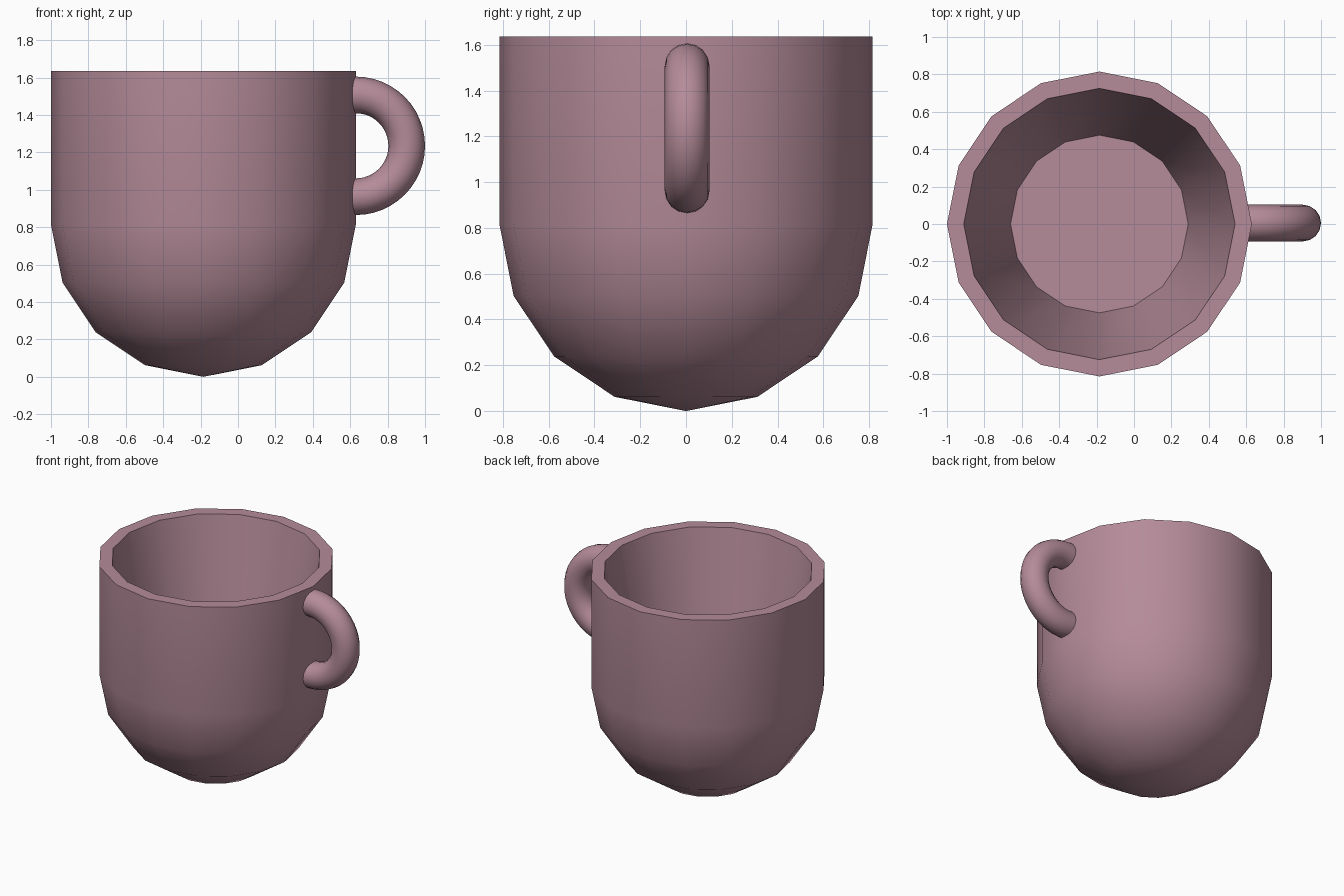
import bpy, bmesh, math

if "Cube" in bpy.data.objects:
    bpy.data.objects.remove(bpy.data.objects["Cube"])

CX, R, SIDES = -0.185, 0.815, 16

mat = bpy.data.materials.new("dusty_pink")
mat.diffuse_color = (0.46, 0.26, 0.32, 1)
mat.use_nodes = True
mat.node_tree.nodes["Principled BSDF"].inputs["Base Color"].default_value = mat.diffuse_color


def make_object(name, bm):
    bmesh.ops.recalc_face_normals(bm, faces=bm.faces)
    mesh = bpy.data.meshes.new(name)
    bm.to_mesh(mesh)
    bm.free()
    obj = bpy.data.objects.new(name, mesh)
    bpy.context.collection.objects.link(obj)
    mesh.materials.append(mat)
    bpy.ops.object.select_all(action='DESELECT')
    obj.select_set(True)
    bpy.context.view_layer.objects.active = obj
    bpy.ops.object.shade_smooth_by_angle(angle=math.radians(35))
    return obj


def bridge(bm, rings):
    for a, b in zip(rings, rings[1:]):
        n = len(a)
        for i in range(n):
            j = (i + 1) % n
            bm.faces.new((a[i], a[j], b[j], b[i]))


def fan(bm, ring, centre):
    tip = bm.verts.new(centre)
    for i in range(len(ring)):
        bm.faces.new((ring[i], ring[(i + 1) % len(ring)], tip))


# Cup body: rounded bottom, straight wall, rim, tapered inside and flat floor
profile = [(R * math.sin(k * math.pi / 8), R - R * math.cos(k * math.pi / 8))
           for k in range(1, 5)]
profile += [(R, 1.635), (0.725, 1.635), (0.475, 0.24)]
bm = bmesh.new()
rings = [[bm.verts.new((CX + r * math.cos(i * math.tau / SIDES),
                        r * math.sin(i * math.tau / SIDES), z))
          for i in range(SIDES)] for r, z in profile]
bridge(bm, rings)
fan(bm, rings[0], (CX, 0, 0))
fan(bm, rings[-1], (CX, 0, 0.24))
make_object("cup_body", bm)

# Handle: half ring with short stubs sunk into the wall
HX, HY, HZ, MAJOR, TUBE, STEPS = 0.63, 0.005, 1.235, 0.272, 0.098, 24
path = [(HX, -math.pi / 2 + math.pi * k / STEPS) for k in range(STEPS + 1)]
path = [(0.585, -math.pi / 2)] + path + [(0.585, math.pi / 2)]
bm = bmesh.new()
rings = []
for x, a in path:
    ring = []
    for i in range(16):
        t = i * math.tau / 16
        rad = MAJOR + TUBE * math.cos(t)
        ring.append(bm.verts.new((x + rad * math.cos(a), HY + TUBE * math.sin(t),
                                  HZ + rad * math.sin(a))))
    rings.append(ring)
bridge(bm, rings)
bm.faces.new(rings[0])
bm.faces.new(rings[-1])
make_object("handle", bm)
